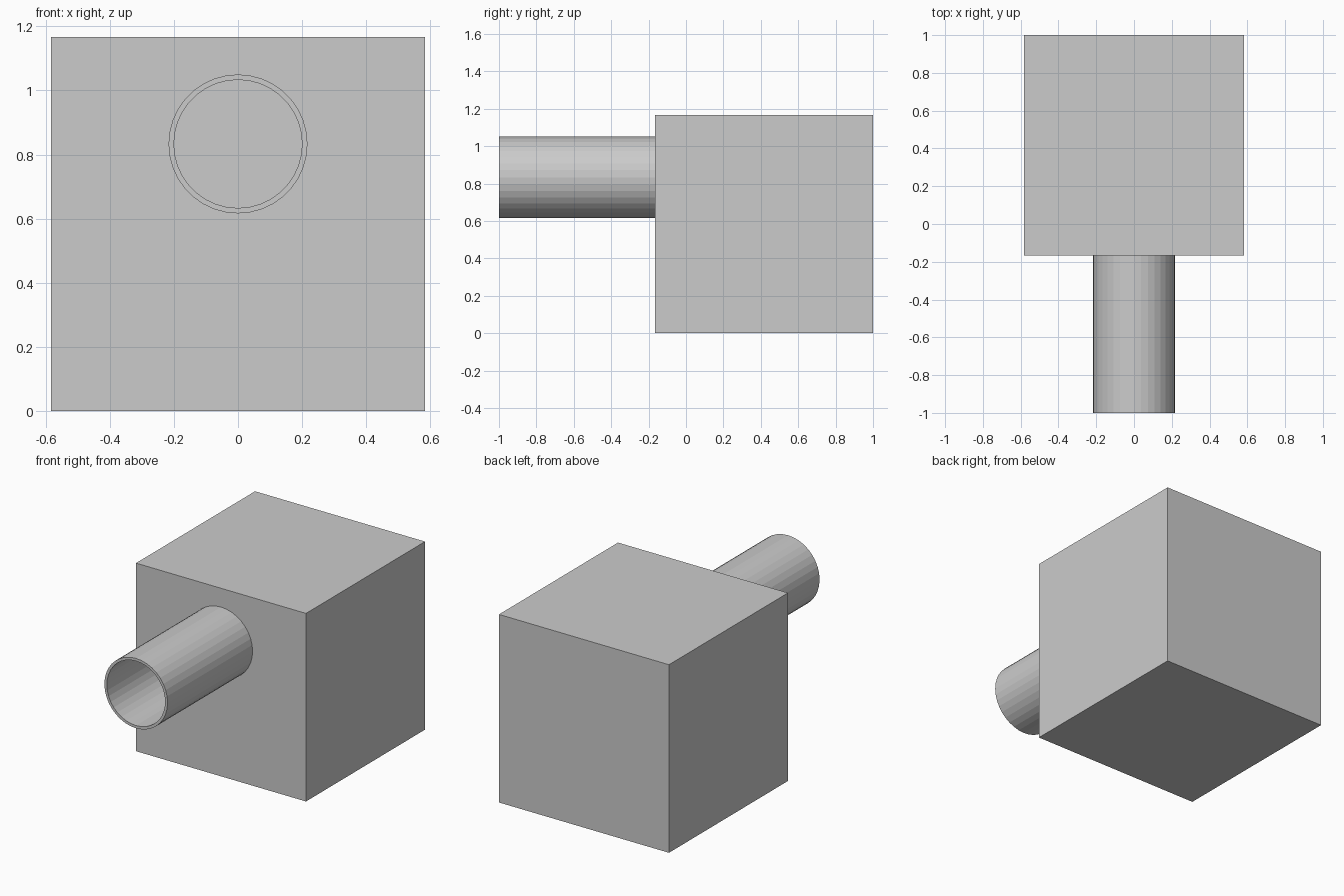
import bpy, bmesh, math

if "Cube" in bpy.data.objects:
    bpy.data.objects.remove(bpy.data.objects["Cube"])

BOX = 7 / 6           # cube edge
FRONT = 1 - BOX       # y of the cube's front face
PIPE_Z = 5 / 6
R_OUT, R_IN, SIDES = 0.2167, 0.2, 36


def add_object(name, bm):
    bmesh.ops.recalc_face_normals(bm, faces=bm.faces)
    mesh = bpy.data.meshes.new(name)
    bm.to_mesh(mesh)
    bm.free()
    obj = bpy.data.objects.new(name, mesh)
    bpy.context.collection.objects.link(obj)
    return obj


# cube housing
bm = bmesh.new()
bmesh.ops.create_cube(bm, size=BOX)
housing = add_object("housing_box", bm)
housing.location = (0, FRONT + BOX / 2, BOX / 2)

# open thin-walled pipe running from the housing front
bm = bmesh.new()
profile = [(R_OUT, -1), (R_OUT, FRONT), (R_IN, FRONT), (R_IN, -1)]
rings = []
for r, y in profile:
    rings.append([bm.verts.new((r * math.cos(2 * math.pi * i / SIDES), y,
                                PIPE_Z + r * math.sin(2 * math.pi * i / SIDES)))
                  for i in range(SIDES)])
for k in range(4):
    a, b = rings[k], rings[(k + 1) % 4]
    for i in range(SIDES):
        j = (i + 1) % SIDES
        bm.faces.new((a[i], a[j], b[j], b[i]))
add_object("pipe", bm)
